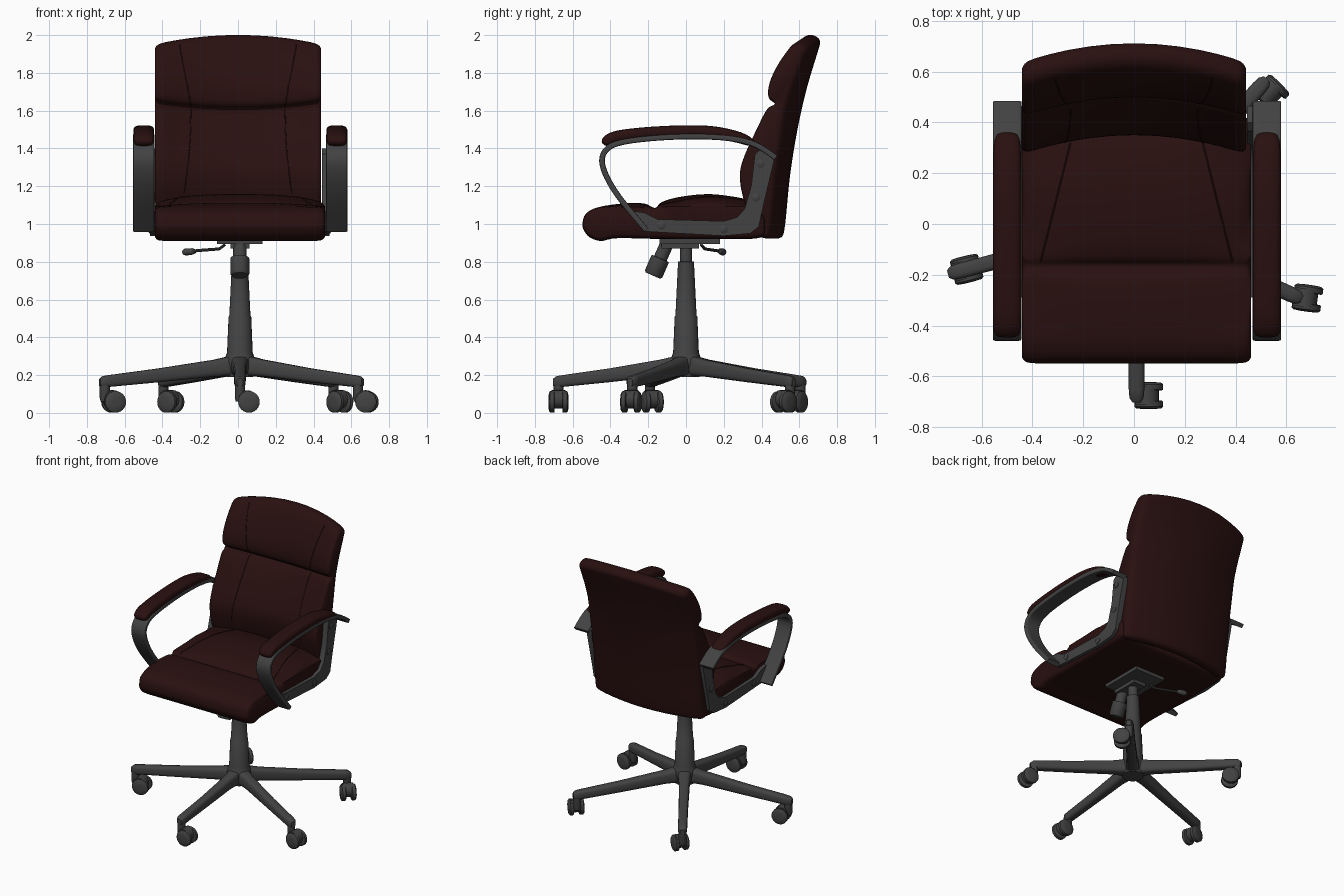
import bpy, bmesh, math
from mathutils import Vector, Matrix

if "Cube" in bpy.data.objects:
    bpy.data.objects.remove(bpy.data.objects["Cube"])


def material(name, rgb):
    m = bpy.data.materials.new(name)
    m.diffuse_color = (*rgb, 1)
    m.use_nodes = True
    m.node_tree.nodes["Principled BSDF"].inputs["Base Color"].default_value = m.diffuse_color
    return m


LEATHER = material("dark maroon leather", (0.022, 0.005, 0.005))
GREY = material("dark grey plastic", (0.055, 0.055, 0.055))


def loft(name, rings, mat, angle=40):
    """Skin a list of closed rings and cap both ends."""
    bm = bmesh.new()
    vs = [[bm.verts.new(p) for p in r] for r in rings]
    n = len(rings[0])
    for a, b in zip(vs, vs[1:]):
        for i in range(n):
            j = (i + 1) % n
            bm.faces.new((a[i], a[j], b[j], b[i]))
    bm.faces.new(vs[0])
    bm.faces.new(vs[-1])
    bmesh.ops.recalc_face_normals(bm, faces=bm.faces)
    me = bpy.data.meshes.new(name)
    bm.to_mesh(me)
    bm.free()
    me.materials.append(mat)
    ob = bpy.data.objects.new(name, me)
    bpy.context.collection.objects.link(ob)
    bpy.ops.object.select_all(action='DESELECT')
    ob.select_set(True)
    bpy.context.view_layer.objects.active = ob
    bpy.ops.object.shade_smooth_by_angle(angle=math.radians(angle))
    return ob


def spline(pts, closed=False, steps=4):
    """Catmull-Rom through 2D points."""
    n, out = len(pts), []
    for i in range(n if closed else n - 1):
        g = lambda k: Vector(pts[k % n] if closed else pts[min(max(k, 0), n - 1)])
        a, b, c, d = g(i - 1), g(i), g(i + 1), g(i + 2)
        for s in range(steps):
            t = s / steps
            out.append(0.5 * (2 * b + (c - a) * t + (2 * a - 5 * b + 4 * c - d) * t * t
                              + (3 * b - a - 3 * c + d) * t ** 3))
    if not closed:
        out.append(Vector(pts[-1]))
    return out


def circle_ring(c, axis, r, n=24):
    q = Vector(axis).to_track_quat('Z', 'Y')
    return [Vector(c) + q @ Vector((r * math.cos(2 * math.pi * i / n), r * math.sin(2 * math.pi * i / n), 0))
            for i in range(n)]


def turned(name, start, axis, stations, mat=GREY, n=24):
    """Turned part: stations are (distance along axis, radius)."""
    a = Vector(axis).normalized()
    return loft(name, [circle_ring(Vector(start) + a * d, a, r, n) for d, r in stations], mat)


def tube(name, pts, r, mat, n=8):
    pts = [Vector(p) for p in pts]
    rings = [circle_ring(p, pts[min(i + 1, len(pts) - 1)] - pts[max(i - 1, 0)], r, n)
             for i, p in enumerate(pts)]
    return loft(name, rings, mat)


def cushion(name, prof, half, bend):
    """Side profile lofted across x with softly rounded ends."""
    n = len(prof)
    area = sum(prof[i].x * prof[(i + 1) % n].y - prof[(i + 1) % n].x * prof[i].y for i in range(n))
    rings = []
    right = [(0, 0), (.2, 0), (.4, 0), (.6, 0), (.75, 0), (.88, 0), (.95, .003), (.98, .009), (1, .022)]
    for t, inset in [(-t, d) for t, d in right[:0:-1]] + right:
        ring = []
        for i, p in enumerate(prof):
            e = (prof[(i + 1) % n] - prof[i - 1]).normalized()
            nrm = Vector((-e.y, e.x)) * (1 if area > 0 else -1)
            ring.append(bend(t * half, p + nrm * inset))
        rings.append(ring)
    return loft(name, rings, LEATHER, 50)


# Backrest: headrest roll above a lumbar cushion, curved around the sitter
BACK_HALF = 0.44


def back_bend(x, p):
    t2 = (x / BACK_HALF) ** 2
    dz = 0.035 * math.exp(-((p.y - 1.6) / 0.1) ** 2) - 0.05 * min(max((p.y - 1.75) / 0.2, 0), 1)
    return Vector((x, p.x - 0.075 * t2, p.y + dz * t2))


back_prof = spline([(.505, .93), (.525, 1), (.55, 1.25), (.59, 1.5), (.64, 1.72), (.70, 1.92), (.71, 1.965),
                    (.69, 1.992), (.65, 2.0), (.61, 1.975), (.56, 1.89), (.52, 1.79), (.50, 1.70), (.505, 1.635),
                    (.535, 1.605), (.50, 1.585), (.455, 1.52), (.40, 1.42), (.36, 1.32), (.35, 1.24),
                    (.37, 1.13), (.42, 1.0), (.45, .935)], True)
cushion("backrest", back_prof, BACK_HALF, back_bend)

# Seat: front roll and a slightly domed rear cushion
SEAT_HALF, CX = 0.45, 0.01


def seat_bend(x, p):
    dome = min(max((p.y - 1.09) / 0.05, 0), 1) * 0.045 * abs(x / SEAT_HALF) ** 3
    return Vector((x + CX, p.x, p.y - dome))


seat_prof = spline([(-.548, 1.0), (-.53, 1.055), (-.46, 1.09), (-.32, 1.11), (-.22, 1.108), (-.165, 1.085),
                    (-.13, 1.115), (-.05, 1.14), (.08, 1.157), (.2, 1.152), (.35, 1.12), (.41, 1.05),
                    (.42, .96), (.38, .925), (.2, .92), (-.1, .92), (-.36, .925), (-.45, .91),
                    (-.51, .93), (-.54, .965)], True)
cushion("seat", seat_prof, SEAT_HALF, seat_bend)

# Stitched seams on the backrest and seat
for side, tag in ((-1, "left"), (1, "right")):
    up = [back_bend(side * (0.25 + 0.06 * (p.y - 1.62) / 0.36), p) for p in back_prof[36:56]]
    lo = [back_bend(side * (0.25 + 0.03 * ((1.6 - p.y) / 0.4) ** 2), p) for p in back_prof[58:80]]
    st = [seat_bend(side * (0.38 - 0.25 * (p.x + .16)), p) for p in seat_prof[22:40]]
    for part, pts in (("headrest", up), ("lumbar", lo), ("seat", st)):
        tube(f"{tag}_{part}_seam", pts, 0.003, LEATHER, 6)


# Armrests: flat looped band, padded top, bolted side bracket
def sweep(name, path, xc, half_w, half_t, power, mat, n=20):
    """Sweep a superellipse section along a y-z path."""
    rings = []
    for i, p in enumerate(path):
        e = (path[min(i + 1, len(path) - 1)] - path[max(i - 1, 0)]).normalized()
        f = i / (len(path) - 1)
        w, t = half_w(f), half_t(f)
        ring = []
        for k in range(n):
            a = 2 * math.pi * (k + .5) / n
            c, s = math.cos(a), math.sin(a)
            u = math.copysign(abs(c) ** power, c) * w
            v = math.copysign(abs(s) ** power, s) * t
            ring.append((xc + u, p.x - e.y * v, p.y + e.x * v))
        rings.append(ring)
    return loft(name, rings, mat, 45)


band = spline([(.475, 1.35), (.42, 1.39), (.34, 1.43), (.2, 1.457), (0, 1.463), (-.2, 1.452), (-.35, 1.43),
               (-.42, 1.395), (-.445, 1.335), (-.42, 1.25), (-.36, 1.15), (-.28, 1.05), (-.21, .968)])
pad = spline([(-.435, 1.42), (-.41, 1.445), (-.35, 1.465), (-.2, 1.482), (0, 1.491), (.15, 1.485),
              (.28, 1.458), (.36, 1.425)])
bracket = [(-.29, 1.07), (-.21, .96), (.2, .937), (.34, .95), (.385, .985), (.41, 1.1), (.465, 1.33),
           (.465, 1.365), (.40, 1.40), (.365, 1.37), (.345, 1.2), (.31, 1.08), (.27, 1.035), (.2, 1.015),
           (-.15, 1.025), (-.22, 1.06)]
for side, tag in ((-1, "left"), (1, "right")):
    xc = 0.012 + side * 0.511
    sweep(f"{tag}_arm_band", band, xc, lambda f: .056, lambda f: .015, 0.25, GREY)
    round_end = lambda f: max(1 - abs(2 * f - 1) ** 6, 0.06) ** 0.5
    sweep(f"{tag}_arm_pad", pad, xc, lambda f: .056 * round_end(f) ** .5,
          lambda f: .032 * round_end(f), 0.7, LEATHER)
    inner, outer = CX + side * 0.435, CX + side * 0.475
    loft(f"{tag}_arm_bracket", [[(x, y, z) for y, z in bracket] for x in (inner, outer)], GREY, 35)
    for k, (y, z) in enumerate([(-.13, .993), (.2, .973), (.37, 1.14), (.395, 1.32)]):
        turned(f"{tag}_arm_bolt_{k + 1}", (outer - side * .005, y, z), (side, 0, 0),
               [(0, .022), (.009, .022), (.013, .016)], n=16)

# Gas column and hub
turned("column", (CX, 0, 0), (0, 0, 1),
       [(.19, .07), (.27, .085), (.30, .075), (.32, .068), (.51, .060), (.515, .056), (.72, .046),
        (.80, .042), (.802, .033), (.88, .033), (.89, .05), (.915, .05)])


# Tilt mechanism under the seat
def box(name, lo, hi):
    return loft(name, [[(lo[0], lo[1], z), (hi[0], lo[1], z), (hi[0], hi[1], z), (lo[0], hi[1], z)]
                       for z in (lo[2], hi[2])], GREY, 30)


box("seat_plate", (-.11, -.14, .895), (.13, .18, .93))
box("tilt_housing", (-.04, -.13, .87), (.06, .07, .90))
turned("tension_knob", (CX, -.095, .91), (0, -.40, -.91),
       [(0, .036), (.10, .036), (.102, .05), (.19, .05), (.2, .042)])
tube("height_lever", [(-.07, .08, .89), (-.1, .1, .868), (-.18, .14, .862), (-.26, .19, .855)], .008, GREY)
turned("lever_paddle", (-.225, .18, .856), (-1, .3, -.08), [(0, .01), (.015, .017), (.055, .019), (.07, .012)], n=12)

# Five legs with twin-wheel casters: (leg tip x, y, caster heading in degrees)
LEGS = [("front", .01, -.675, 0), ("right", .635, -.285, -8), ("left", -.705, -.19, 14),
        ("back_right", .505, .55, -45), ("back_left", -.395, .605, -35)]
for tag, tx, ty, heading in LEGS:
    hub = Vector((CX, 0, 0))
    d = Vector((tx, ty, 0)) - hub
    length = d.length
    d.normalize()
    w = Vector((-d.y, d.x, 0))
    rings = []
    # stations: distance, half width, bottom, top
    for r, hw, z0, z1 in [(.0, .05, .19, .305), (.07, .045, .195, .298), (.14, .037, .192, .282),
                          (length * .6, .032, .162, .236), (length - .02, .031, .137, .2),
                          (length + .01, .028, .137, .195), (length + .028, .016, .142, .182)]:
        c = hub + d * r
        ring = []
        for k in range(16):
            a = 2 * math.pi * (k + .5) / 16
            u, v = (math.copysign(abs(f(a)) ** .6, f(a)) for f in (math.cos, math.sin))
            ring.append(c + w * (u * hw) + Vector((0, 0, (z0 + z1) / 2 + v * (z1 - z0) / 2)))
        rings.append(ring)
    loft(f"{tag}_leg", rings, GREY, 50)

    tip = Vector((tx, ty, 0))
    h = Vector((math.cos(math.radians(heading)), math.sin(math.radians(heading)), 0))
    axle = Vector((-h.y, h.x, 0))
    centre = tip + h * .048 + Vector((0, 0, .058))
    turned(f"{tag}_caster_stem", tip + Vector((0, 0, .06)), (0, 0, 1), [(0, .022), (.02, .027), (.1, .027)], n=16)
    turned(f"{tag}_caster_hood", centre + Vector((0, 0, .014)) - h * .008 - axle * .036, axle,
           [(0, .048), (.072, .048)], n=20)
    for s, wheel in ((-1, "a"), (1, "b")):
        turned(f"{tag}_wheel_{wheel}", centre + axle * s * .02, axle * s,
               [(0, .052), (.004, .057), (.024, .057), (.031, .048), (.033, .02)], n=24)
